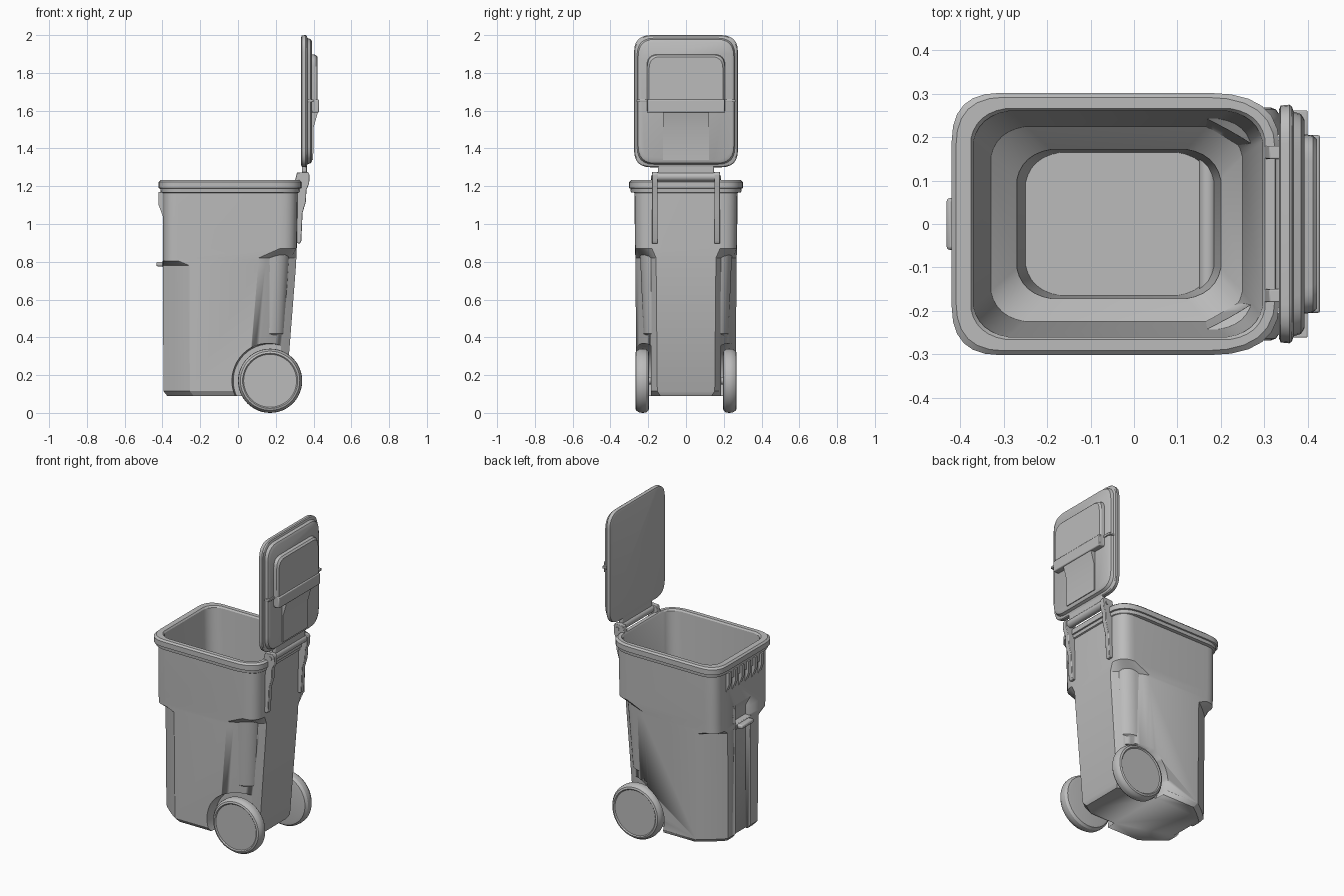
import bpy, bmesh, math
from mathutils import Vector

if "Cube" in bpy.data.objects:
    bpy.data.objects.remove(bpy.data.objects["Cube"], do_unlink=True)

grey = bpy.data.materials.new("plain_grey")
grey.use_nodes = True
grey.diffuse_color = (0.5, 0.5, 0.5, 1)
grey.node_tree.nodes["Principled BSDF"].inputs["Base Color"].default_value = (0.5, 0.5, 0.5, 1)


def finish(name, bm, bevel=0, angle=30):
    """Turn a bmesh into a shaded object, with optional rounded edges."""
    bmesh.ops.recalc_face_normals(bm, faces=bm.faces)
    me = bpy.data.meshes.new(name)
    bm.to_mesh(me)
    bm.free()
    me.materials.append(grey)
    ob = bpy.data.objects.new(name, me)
    bpy.context.collection.objects.link(ob)
    if bevel:
        mod = ob.modifiers.new("soft_edges", "BEVEL")
        mod.width, mod.segments = bevel, 2
    bpy.ops.object.select_all(action="DESELECT")
    ob.select_set(True)
    bpy.context.view_layer.objects.active = ob
    bpy.ops.object.shade_smooth_by_angle(angle=math.radians(angle))
    return ob


def outline(x0, x1, y, low, high, n=6):
    """Rectangle with corners (dx, dy, bulge): bulge 1 is round, 0 a chamfer."""
    pts = []
    for ex, sx, sy, c in ((x1, 1, 1, high), (x0, -1, 1, low), (x0, -1, -1, low), (x1, 1, -1, high)):
        dx, dy, bulge = c
        a, b = Vector((ex, sy * (y - dy))), Vector((ex - sx * dx, sy * y))
        k = (a + b) / 2 * (1 - bulge) + Vector((ex, sy * y)) * bulge
        arc = [a * (1 - t) ** 2 + k * 2 * t * (1 - t) + b * t * t for t in (i / n for i in range(n + 1))]
        pts += arc if sx * sy > 0 else arc[::-1]
    return pts


def loft(rings, place):
    """Skin a stack of (level, outline) rings and close both ends."""
    bm = bmesh.new()
    loops = [[bm.verts.new(place(p.x, p.y, h)) for p in ring] for h, ring in rings]
    for a, b in zip(loops, loops[1:]):
        for i in range(len(a)):
            j = (i + 1) % len(a)
            bm.faces.new((a[i], a[j], b[j], b[i]))
    bm.faces.new(loops[0])
    bm.faces.new(loops[-1])
    return bm


def prism(name, profile, y0, y1, bevel=0):
    """Extrude an x-z profile along y."""
    bm = bmesh.new()
    a = [bm.verts.new((x, y0, z)) for x, z in profile]
    b = [bm.verts.new((x, y1, z)) for x, z in profile]
    bm.faces.new(a)
    bm.faces.new(b)
    for i in range(len(a)):
        j = (i + 1) % len(a)
        bm.faces.new((a[i], a[j], b[j], b[i]))
    return finish(name, bm, bevel)


def box(name, x0, x1, y0, y1, z0, z1, bevel=0):
    return prism(name, [(x0, z0), (x1, z0), (x1, z1), (x0, z1)], y0, y1, bevel)


def turned(name, x, z, profile, steps=48):
    """Revolve (radius, y) points about an axis along y."""
    bm = bmesh.new()
    rings = [[bm.verts.new((x + r * math.cos(math.tau * i / steps), y, z + r * math.sin(math.tau * i / steps)))
              for i in range(steps)] for r, y in profile]
    for a, b in zip(rings, rings[1:]):
        for i in range(steps):
            j = (i + 1) % steps
            bm.faces.new((a[i], a[j], b[j], b[i]))
    bm.faces.new(rings[0])
    bm.faces.new(rings[-1])
    return finish(name, bm)


def cut(ob, cutter):
    mod = ob.modifiers.new(cutter.name, "BOOLEAN")
    mod.operation, mod.solver, mod.object = "DIFFERENCE", "EXACT", cutter
    cutter.hide_render = True
    cutter.hide_set(True)


# Bin body: outer wall up, over the rim, and down the inside to the floor
front_cut, back_cut = (0.14, 0.115, 0.1), (0.2, 0.11, 0.15)
soft, soft_back = (0.08, 0.08, 1), (0.09, 0.09, 1)
rim_f, rim_b = (0.11, 0.11, 1), (0.16, 0.12, 1)
in_f, in_b = (0.08, 0.07, 0.7), (0.08, 0.07, 0.7)
body = finish("bin_body", loft([
    (0.09, outline(-0.375, 0.24, 0.245, front_cut, back_cut)),
    (0.115, outline(-0.395, 0.255, 0.262, front_cut, back_cut)),
    (0.78, outline(-0.397, 0.307, 0.268, front_cut, back_cut)),
    (0.805, outline(-0.397, 0.308, 0.268, soft, back_cut)),
    (0.82, outline(-0.397, 0.309, 0.268, soft, back_cut)),
    (0.87, outline(-0.397, 0.311, 0.27, soft, soft_back)),
    (1.165, outline(-0.397, 0.316, 0.273, soft, soft_back)),
    (1.168, outline(-0.41, 0.325, 0.292, rim_f, rim_b)),
    (1.188, outline(-0.412, 0.327, 0.294, rim_f, rim_b)),
    (1.19, outline(-0.42, 0.335, 0.302, rim_f, rim_b)),
    (1.222, outline(-0.42, 0.335, 0.302, rim_f, rim_b)),
    (1.232, outline(-0.41, 0.325, 0.292, rim_f, rim_b)),
    (1.232, outline(-0.376, 0.302, 0.266, in_f, in_b)),
    (1.222, outline(-0.37, 0.296, 0.26, in_f, in_b)),
    (0.42, outline(-0.33, 0.25, 0.225, in_f, in_b)),
    (0.36, outline(-0.27, 0.2, 0.172, in_f, in_b)),
    (0.13, outline(-0.25, 0.18, 0.165, in_f, in_b)),
], lambda x, y, h: (x, y, h)), angle=28)

# Front channel with a sloped top, and the wheel arches
cut(body, prism("channel_cutter", [(-0.5, 0), (-0.36, 0), (-0.36, 0.86), (-0.41, 0.95), (-0.5, 0.95)], -0.075, 0.075))
for side, s in (("left", 1), ("right", -1)):
    cut(body, turned(side + "_arch_cutter", 0.17, 0.17, [(0.195, s * 0.185), (0.215, s * 0.4)]))

# Catch bar across the channel and gussets under the front rim
box("catch_bar", -0.432, -0.35, -0.06, 0.06, 0.775, 0.8, 0.008)
box("catch_bar_mount", -0.4, -0.35, -0.078, 0.078, 0.77, 0.805, 0.005)
for i in range(6):
    y = -0.16 + i * 0.064
    prism("rim_gusset", [(-0.39, 1.17), (-0.42, 1.17), (-0.42, 1.1), (-0.39, 1.02)], y - 0.012, y + 0.012)
box("gusset_web", -0.408, -0.39, -0.172, 0.172, 1.12, 1.17)

# Wheels and axle
for side, s in (("left", 1), ("right", -1)):
    turned(side + "_wheel", 0.17, 0.17, [(r, s * y) for r, y in (
        (0.14, 0.195), (0.157, 0.198), (0.168, 0.212), (0.17, 0.23),
        (0.168, 0.248), (0.157, 0.264), (0.146, 0.268), (0.14, 0.262))])
turned("axle", 0.17, 0.17, [(0.02, -0.2), (0.02, 0.2)], 16)


# Open lid, standing upright behind the bin
def upright(x, y, h):
    return (h, y, x)


def slab(inset, z0=1.3, z1=2.0, y=0.275, r=0.09):
    c = (r, r, 1)
    return outline(z0 + inset, z1 - inset, y - inset, c, c)


finish("lid", loft([(0.334, slab(0.012)), (0.338, slab(0.002)), (0.358, slab(0)), (0.364, slab(0.004)),
                    (0.368, slab(0.016)), (0.385, slab(0.022)), (0.393, slab(0.035))], upright))
square, rounded = (0.015, 0.015, 1), (0.06, 0.06, 1)
finish("lid_raised_panel", loft([
    (0.385, outline(1.59, 1.9, 0.208, square, rounded)),
    (0.412, outline(1.592, 1.895, 0.204, square, rounded)),
    (0.422, outline(1.6, 1.885, 0.195, square, rounded))], upright))
prism("lid_lower_ramp", [(0.38, 1.62), (0.427, 1.62), (0.42, 1.58), (0.4, 1.51), (0.398, 1.34), (0.38, 1.34)], -0.122, 0.122)
box("panel_lower_lip", 0.39, 0.429, -0.205, 0.205, 1.59, 1.66, 0.006)
for side, s in (("left", 1), ("right", -1)):
    y0, y1 = sorted((s * 0.2, s * 0.262))
    box(side + "_lid_ledge", 0.36, 0.4, y0, y1, 1.645, 1.66, 0.003)
    # Hinge arms running down the back wall
    y0, y1 = sorted((s * 0.15, s * 0.18))
    prism(side + "_hinge_arm", [(0.302, 1.232), (0.312, 1.272), (0.37, 1.276), (0.378, 1.262), (0.377, 1.215),
                                (0.362, 1.18), (0.36, 1.12), (0.342, 1.06), (0.335, 0.91), (0.328, 0.897),
                                (0.3, 0.9), (0.3, 1.2)], y0, y1, 0.003)
turned("hinge_pin", 0.35, 1.246, [(0.012, -0.185), (0.012, 0.185)], 20)
turned("hinge_barrel", 0.35, 1.25, [(0.024, -0.15), (0.024, 0.15)], 24)
box("hinge_strap", 0.338, 0.364, -0.148, 0.148, 1.25, 1.33, 0.006)
